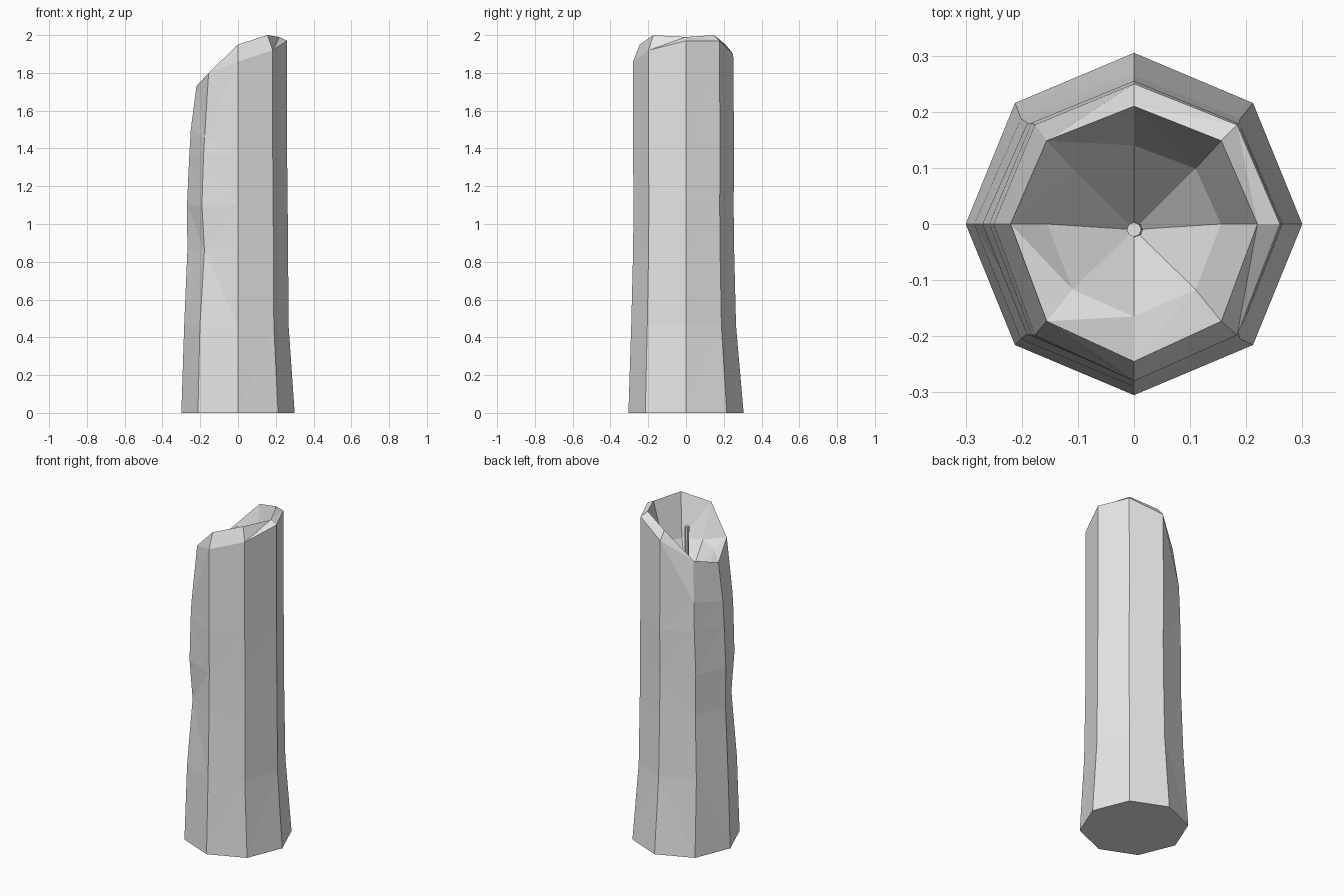
import bpy, bmesh
from math import sin, cos, pi

cube = bpy.data.objects.get("Cube")
if cube:
    bpy.data.objects.remove(cube)

SIDES = 8

wax = bpy.data.materials.new("pale_grey_wax")
wax.use_nodes = True
GREY = (0.8, 0.8, 0.8, 1)
wax.diffuse_color = GREY
wax.node_tree.nodes["Principled BSDF"].inputs["Base Color"].default_value = GREY


def make_object(name, bm):
    bmesh.ops.recalc_face_normals(bm, faces=bm.faces)
    bmesh.ops.triangulate(bm, faces=[f for f in bm.faces if len(f.verts) == 4])
    mesh = bpy.data.meshes.new(name)
    bm.to_mesh(mesh)
    bm.free()
    mesh.materials.append(wax)
    obj = bpy.data.objects.new(name, mesh)
    bpy.context.collection.objects.link(obj)
    return obj


def ring(bm, heights, left, right, front, back):
    """Octagon with its own reach in each direction and a height per corner."""
    verts = []
    for i in range(SIDES):
        c, s = cos(2 * pi * i / SIDES), sin(2 * pi * i / SIDES)
        x = c * (right if c > 0 else left)
        y = s * (back if s > 0 else front)
        verts.append(bm.verts.new((x, y, heights[i])))
    return verts


def bridge(bm, a, b):
    for i in range(SIDES):
        j = (i + 1) % SIDES
        bm.faces.new((a[i], a[j], b[j], b[i]))


def level(z):
    return [z] * SIDES


# Candle body: uneven wall, slanted bevelled rim, hollow with a melted bowl
bm = bmesh.new()
rings = [
    ring(bm, level(0), .30, .30, .305, .305),
    ring(bm, level(.46), .285, .268, .29, .265),
    ring(bm, level(.86), .268, .265, .28, .255),
    ring(bm, level(1.1), .27, .263, .278, .252),
    ring(bm, level(1.36), .258, .26, .28, .255),
    # outer rim, low on the back right
    ring(bm, [1.97, 1.97, 1.9, 1.54, 1.5, 1.46, 1.86, 1.92], .25, .26, .28, .25),
    # inner rim
    ring(bm, [1.99, 2, 1.95, 1.78, 1.73, 1.8, 1.95, 2], .22, .22, .245, .21),
    # bowl wall
    ring(bm, [1.75, 1.75, 1.72, 1.7, 1.65, 1.74, 1.75, 1.75], .155, .155, .165, .14),
]
rings[2][5].co.x += .012    # dent in the wall
rings[2][5].co.y += .012
for a, b in zip(rings, rings[1:]):
    bridge(bm, a, b)
bm.faces.new(rings[0])
pit = bm.verts.new((0, -.01, 1.52))
for i in range(SIDES):
    bm.faces.new((rings[-1][i], rings[-1][(i + 1) % SIDES], pit))
make_object("candle_body", bm)

# Wick: thin crooked post rising from the bowl
bm = bmesh.new()
post = []
for z, lean in ((1.5, 0), (1.7, .003), (1.89, 0)):
    loop = ring(bm, level(z), *[.013] * 4)
    for v in loop:
        v.co.x += lean
        v.co.y -= .01
    post.append(loop)
for a, b in zip(post, post[1:]):
    bridge(bm, a, b)
bm.faces.new(post[0])
bm.faces.new(post[-1])
make_object("wick", bm)
